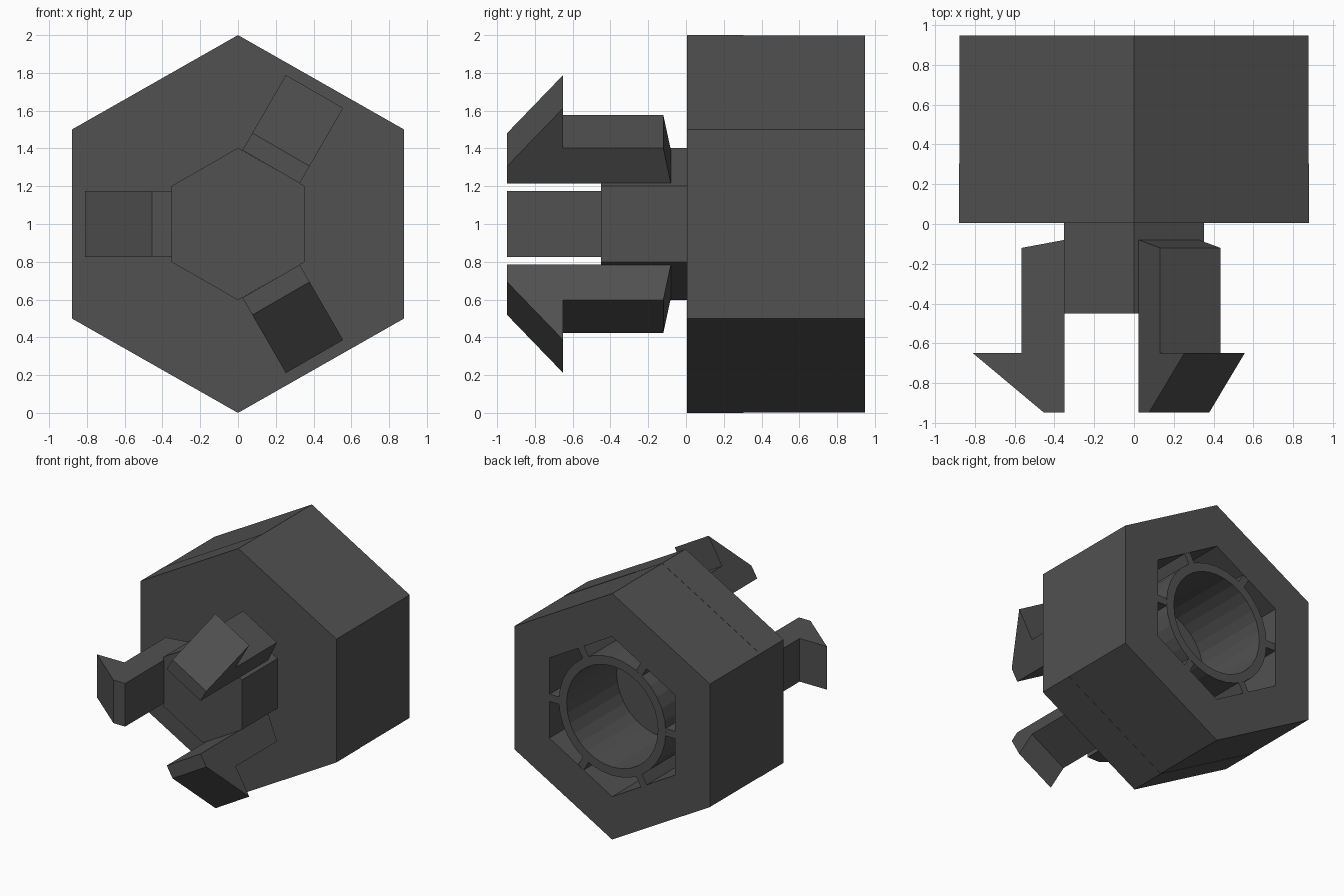
import bpy, bmesh, math
from mathutils import Matrix, Vector

if "Cube" in bpy.data.objects:
    bpy.data.objects.remove(bpy.data.objects["Cube"])

CZ = 1.0          # height of the long axis
XS = 1.016        # slight sideways stretch of the hexagons

plastic = bpy.data.materials.new("dark_grey")
plastic.diffuse_color = (0.082, 0.082, 0.082, 1)
plastic.use_nodes = True
plastic.node_tree.nodes["Principled BSDF"].inputs["Base Color"].default_value = plastic.diffuse_color


def finish(name, bm):
    bmesh.ops.recalc_face_normals(bm, faces=bm.faces)
    me = bpy.data.meshes.new(name)
    bm.to_mesh(me)
    bm.free()
    me.materials.append(plastic)
    ob = bpy.data.objects.new(name, me)
    bpy.context.collection.objects.link(ob)
    return ob


def ngon(r, n, xs=1.0):
    """Regular polygon in the xz plane with a corner at the top."""
    return [(xs * r * math.sin(2 * math.pi * i / n),
             CZ + r * math.cos(2 * math.pi * i / n)) for i in range(n)]


def prism(name, pts, y0, y1):
    bm = bmesh.new()
    a = bm.faces.new([bm.verts.new((x, y0, z)) for x, z in pts])
    res = bmesh.ops.extrude_face_region(bm, geom=[a], use_keep_orig=True)
    moved = [v for v in res["geom"] if isinstance(v, bmesh.types.BMVert)]
    bmesh.ops.translate(bm, verts=moved, vec=(0, y1 - y0, 0))
    return finish(name, bm)


def hollow(name, outer, inner, y0, y1):
    """Open ended tube between two outlines with equal point counts."""
    bm = bmesh.new()
    loops = [[bm.verts.new((x, y, z)) for x, z in pts]
             for pts, y in ((outer, y0), (outer, y1), (inner, y1), (inner, y0))]
    n = len(outer)
    for k in range(4):
        p, q = loops[k], loops[(k + 1) % 4]
        for i in range(n):
            j = (i + 1) % n
            bm.faces.new((p[i], p[j], q[j], q[i]))
    return finish(name, bm)


# Hexagonal body: solid front slab and hollow rear shell
prism("front_slab", ngon(1.0, 6, XS), 0.005, 0.305)
hollow("rear_shell", ngon(0.998, 6, XS), ngon(0.65, 6), 0.305, 0.947)

# Round socket held by ribs inside the rear pocket
hollow("socket_tube", ngon(0.48, 32), ngon(0.41, 32), 0.305, 0.945)
for i in range(6):
    bm = bmesh.new()
    bmesh.ops.create_cube(bm, size=1.0)
    bmesh.ops.scale(bm, vec=(0.11, 0.638, 0.06), verts=bm.verts)
    bmesh.ops.translate(bm, vec=(0.52, 0.625, 0), verts=bm.verts)
    bm.transform(Matrix.Translation((0, 0, CZ)) @ Matrix.Rotation(math.radians(60 * i), 4, 'Y'))
    finish("socket_rib", bm)

# Front hexagonal boss
prism("front_boss", ngon(0.403, 6, 1.008), -0.45, 0.005)

# Three hooked clips around the boss
profile = [(0.35, -0.08), (0.565, -0.12), (0.565, -0.65),
           (0.81, -0.65), (0.455, -0.947), (0.35, -0.947)]
for i in range(3):
    bm = bmesh.new()
    lo = [bm.verts.new((-r, y, -0.175)) for r, y in profile]
    hi = [bm.verts.new((-r, y, 0.175)) for r, y in profile]
    bm.faces.new(lo)
    bm.faces.new(hi)
    for k in range(6):
        j = (k + 1) % 6
        bm.faces.new((lo[k], lo[j], hi[j], hi[k]))
    bm.transform(Matrix.Translation((0, 0, CZ)) @ Matrix.Rotation(math.radians(120 * i), 4, 'Y'))
    finish("hooked_clip", bm)
